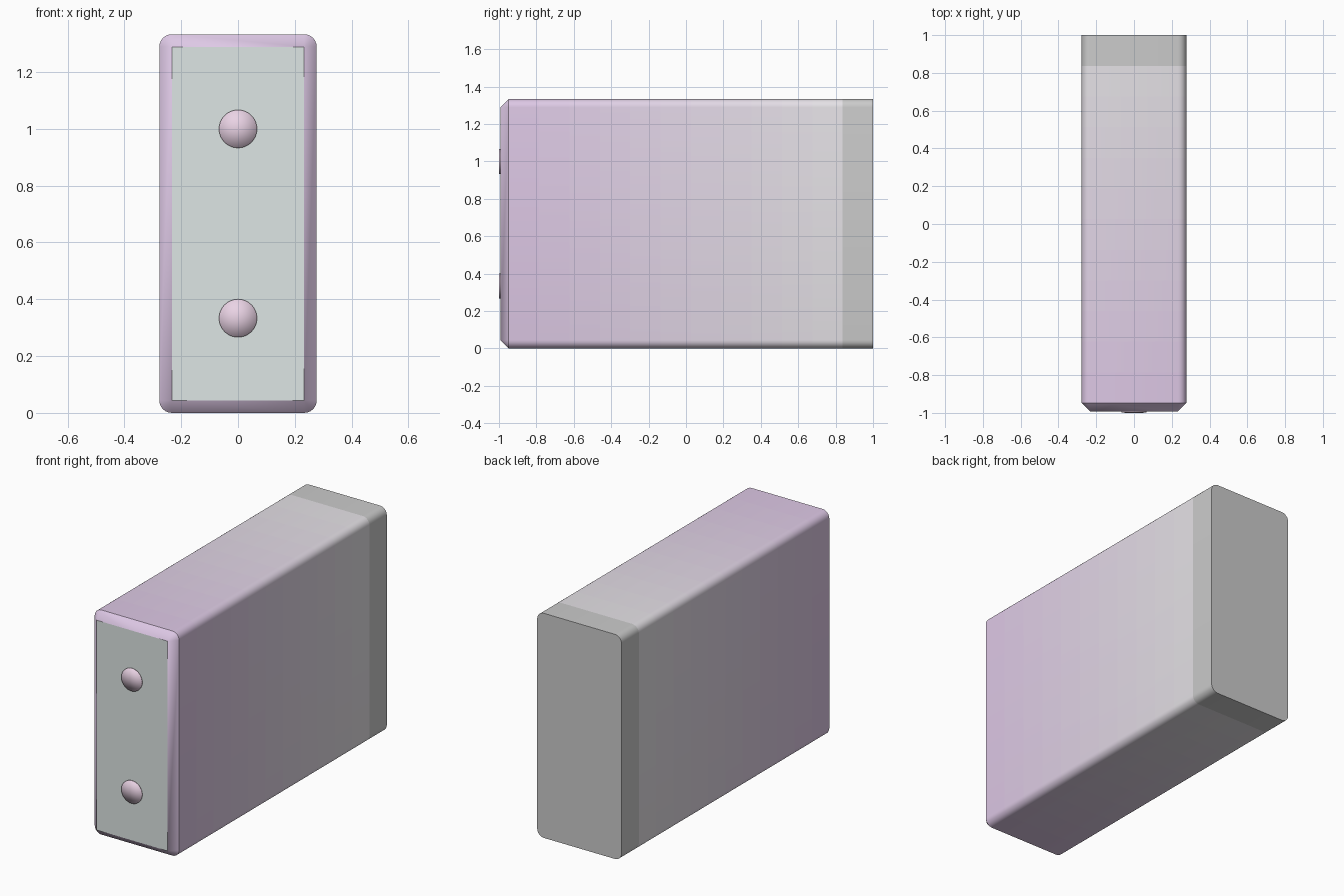
import bpy, bmesh, math

if "Cube" in bpy.data.objects:
    bpy.data.objects.remove(bpy.data.objects["Cube"])

HALF_W, HEIGHT, BEVEL = 0.277, 1.333, 0.044
FRONT, BACK = -0.992, 1.0
BANDS, ARC = 12, 6
PURPLE, GREY = (0.73, 0.58, 0.79), (0.80, 0.80, 0.80)


def material(name, rgb):
    mat = bpy.data.materials.new(name)
    mat.diffuse_color = (*rgb, 1)
    mat.use_nodes = True
    mat.node_tree.nodes["Principled BSDF"].inputs["Base Color"].default_value = mat.diffuse_color
    return mat


def finish(name, bm, mats, angle=30):
    bmesh.ops.recalc_face_normals(bm, faces=bm.faces)
    mesh = bpy.data.meshes.new(name)
    bm.to_mesh(mesh)
    bm.free()
    for m in mats:
        mesh.materials.append(m)
    obj = bpy.data.objects.new(name, mesh)
    bpy.context.collection.objects.link(obj)
    bpy.context.view_layer.objects.active = obj
    bpy.ops.object.select_all(action='DESELECT')
    obj.select_set(True)
    bpy.ops.object.shade_smooth_by_angle(angle=math.radians(angle))
    return obj


def outline(bm, y, radius):
    """Rounded rectangle ring; radius 0 gives the inset front rectangle."""
    ring = []
    corners = [(1, 1, 0), (-1, 1, 90), (-1, -1, 180), (1, -1, 270)]
    for sx, sz, start in corners:
        cx = sx * (HALF_W - BEVEL)
        cz = HEIGHT / 2 + sz * (HEIGHT / 2 - BEVEL)
        for i in range(ARC + 1):
            a = math.radians(start + 90 * i / ARC)
            ring.append(bm.verts.new((cx + radius * math.cos(a), y, cz + radius * math.sin(a))))
    return ring


# Case: chamfered front edge, sides fading from purple to grey, flat back
mats = [material(f"fade_{i}", [p + (g - p) * i / BANDS for p, g in zip(PURPLE, GREY)])
        for i in range(BANDS + 1)]
bm = bmesh.new()
start = FRONT + BEVEL
rings = [outline(bm, FRONT, 0)]
rings += [outline(bm, start + (BACK - start) * i / BANDS, BEVEL) for i in range(BANDS + 1)]
for k, (a, b) in enumerate(zip(rings, rings[1:])):
    for i in range(len(a)):
        j = (i + 1) % len(a)
        bm.faces.new((a[i], a[j], b[j], b[i])).material_index = max(0, k - 1)
bm.faces.new(rings[-1]).material_index = BANDS
bmesh.ops.remove_doubles(bm, verts=bm.verts, dist=1e-5)
finish("case", bm, mats)

# Front panel: flat face closing the chamfered end
bm = bmesh.new()
x = HALF_W - BEVEL
bm.faces.new([bm.verts.new(p) for p in (
    (-x, FRONT, BEVEL), (x, FRONT, BEVEL), (x, FRONT, HEIGHT - BEVEL), (-x, FRONT, HEIGHT - BEVEL))])
for f in bm.faces:
    f.normal_update()
    if f.normal.y > 0:
        f.normal_flip()
mesh = bpy.data.meshes.new("front_panel")
bm.to_mesh(mesh)
bm.free()
mesh.materials.append(material("pale_green", (0.73, 0.79, 0.78)))
bpy.context.collection.objects.link(bpy.data.objects.new("front_panel", mesh))

# Buttons: two thin soft-edged discs
pink = material("pink", (0.82, 0.65, 0.78))
for name, z in (("lower_button", HEIGHT / 4), ("upper_button", HEIGHT * 3 / 4)):
    bm = bmesh.new()
    n = 32
    base, rim = [[bm.verts.new((0.067 * math.cos(math.tau * i / n), y,
                                z + 0.067 * math.sin(math.tau * i / n))) for i in range(n)]
                 for y in (FRONT + 0.002, -0.999)]
    tip = bm.verts.new((0, -1, z))
    for i in range(n):
        j = (i + 1) % n
        bm.faces.new((base[i], base[j], rim[j], rim[i]))
        bm.faces.new((rim[i], rim[j], tip))
    bm.faces.new(base)
    finish(name, bm, [pink], 180)
